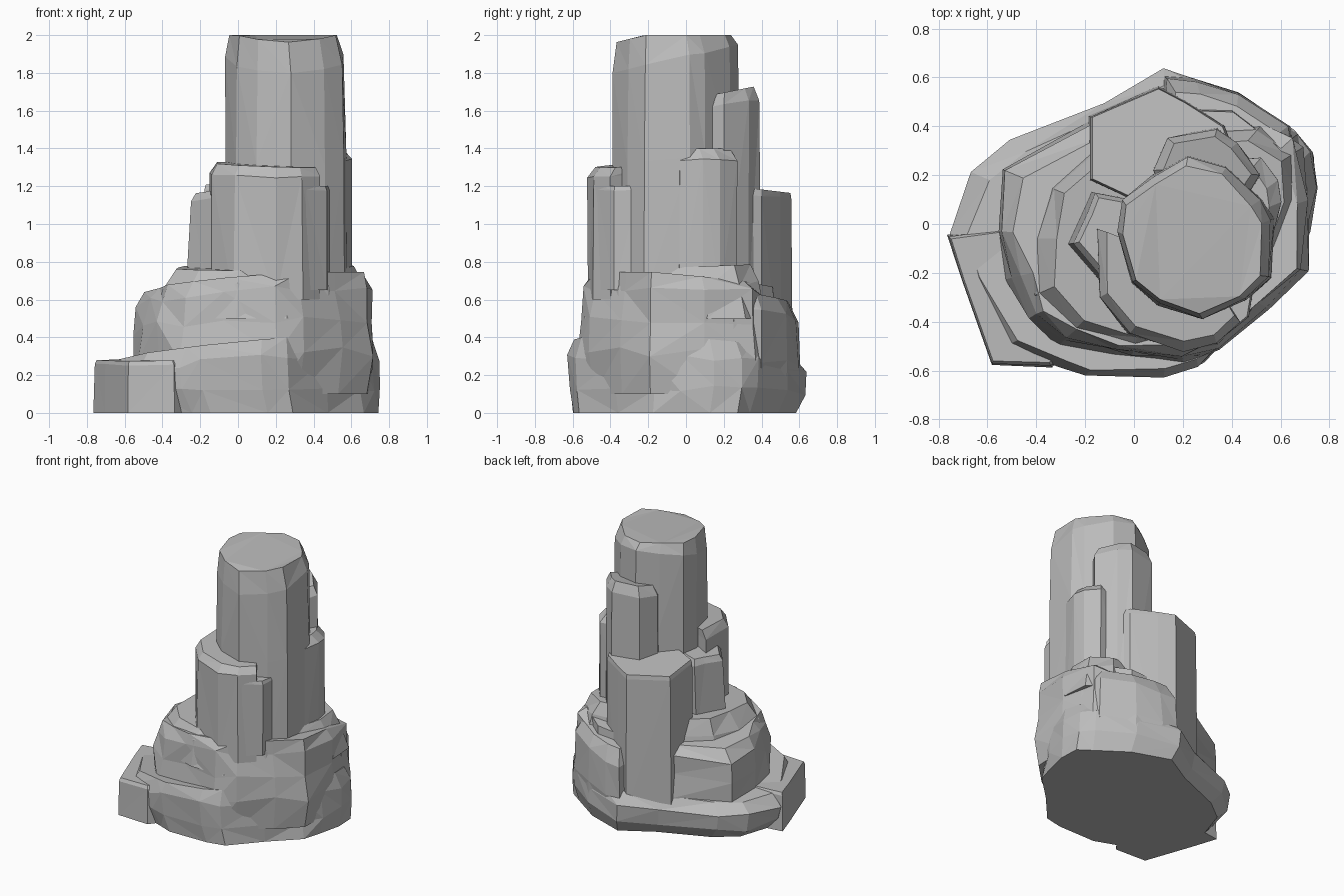
import bpy
import bmesh
import random
from mathutils import Vector

cube = bpy.data.objects.get("Cube")
if cube:
    bpy.data.objects.remove(cube, do_unlink=True)

# One stone colour
stone = bpy.data.materials.new("grey stone")
stone.use_nodes = True
grey = (0.5, 0.5, 0.5, 1)
stone.diffuse_color = grey
stone.node_tree.nodes["Principled BSDF"].inputs["Base Color"].default_value = grey


def rock(name, outline, levels, tilt=(0, 0), rough=0.01, seed=1):
    """Loft a plan outline through (height, scale, shift x, shift y) levels into a faceted rock."""
    rng = random.Random(seed)
    centre = sum((Vector(p) for p in outline), Vector((0, 0))) / len(outline)
    low, high = levels[0][0], levels[-1][0]
    bm = bmesh.new()
    rings = []
    for z, scale, dx, dy in levels:
        ring = []
        lift = (z - low) / (high - low)
        for point in outline:
            arm = (Vector(point) - centre) * scale
            arm += arm.normalized() * rng.uniform(-rough, rough)
            height = z + lift * (tilt[0] * arm.x + tilt[1] * arm.y)
            if low < z < high:
                height += rng.uniform(-rough, rough) * 1.6
            x, y = centre + arm + Vector((dx, dy))
            ring.append(bm.verts.new((x, y, max(0, min(2, height)))))
        rings.append(ring)
    count = len(outline)
    for lower, upper in zip(rings, rings[1:]):
        for i in range(count):
            j = (i + 1) % count
            a, b, c, d = lower[i], lower[j], upper[j], upper[i]
            # Alternate the diagonal for irregular facets
            if rng.random() < 0.5:
                bm.faces.new((a, b, c))
                bm.faces.new((a, c, d))
            else:
                bm.faces.new((a, b, d))
                bm.faces.new((b, c, d))
    bm.faces.new(rings[0][::-1])
    top = bm.faces.new(rings[-1])
    bmesh.ops.triangulate(bm, faces=[top])
    bmesh.ops.recalc_face_normals(bm, faces=bm.faces)
    mesh = bpy.data.meshes.new(name)
    bm.to_mesh(mesh)
    bm.free()
    mesh.materials.append(stone)
    obj = bpy.data.objects.new(name, mesh)
    bpy.context.scene.collection.objects.link(obj)
    return obj


def column(name, outline, bottom, top, chamfer=0.04, inset=0.9, shift=(0, 0), **options):
    """A nearly straight column with a chamfered top."""
    levels = [(bottom, 1.02, 0, 0), (top - chamfer, 1, 0, 0), (top, inset, *shift)]
    return rock(name, outline, levels, **options)


# Wide foot of the rock, undercut at the ground
rock("base_rock",
     [(-.75, -.04), (-.66, .21), (-.5, .34), (-.12, .49), (.12, .63), (.42, .54),
      (.65, .38), (.73, .3), (.75, .15), (.71, -.03), (.65, -.17), (.46, -.37),
      (.26, -.58), (.12, -.62), (-.2, -.62), (-.31, -.59), (-.53, -.5), (-.69, -.22)],
     [(0, .94, .04, -.01), (.11, .99, .01, 0), (.25, 1, 0, 0), (.34, .93, .01, -.01)],
     tilt=(.1, -.08), rough=.012, seed=3)

# Low slab at the front corner
column("corner_slab",
       [(-.76, -.05), (-.7, -.23), (-.58, -.57), (-.34, -.58), (-.2, -.4), (-.4, 0)],
       0, .28, chamfer=.02, inset=.96, tilt=(.02, .02), rough=.003, seed=5)

# Bulky middle tier with a steep front and a lower, set-back corner
rock("middle_tier",
     [(-.53, .22), (-.55, -.03), (-.5, -.22), (-.42, -.38), (-.29, -.48), (-.08, -.53),
      (.2, -.56), (.34, -.5), (.54, -.34), (.7, -.19), (.72, .1), (.66, .36),
      (.42, .5), (.12, .53), (-.18, .42)],
     [(.1, .99, -.01, 0), (.3, 1.02, 0, 0), (.47, .99, 0, 0), (.62, .97, 0, 0), (.69, .9, .01, 0)],
     tilt=(.08, -.09), rough=.02, seed=8)

# Upper ledge that carries the columns
rock("upper_ledge",
     [(-.32, .14), (-.37, -.06), (-.38, -.28), (-.24, -.43), (0, -.51), (.25, -.5),
      (.46, -.34), (.58, -.12), (.65, .1), (.64, .28), (.5, .38), (.1, .36), (-.16, .3)],
     [(.5, 1.1, 0, 0), (.68, 1.02, 0, 0), (.77, .9, 0, 0)],
     tilt=(0, .04), rough=.018, seed=12)

# Tall central pillar, its top falling away at the front
rock("main_pillar",
     [(-.07, -.03), (-.05, .1), (.08, .2), (.22, .28), (.38, .24), (.52, .1), (.57, .02),
      (.56, -.22), (.46, -.31), (.28, -.39), (.1, -.33), (-.01, -.24)],
     [(.6, 1, 0, 0), (1.35, 1, 0, 0), (1.88, .98, 0, 0), (2.04, .9, -.01, -.01)],
     tilt=(0, .25), rough=.006, seed=4)

# Front column and its lower shoulder
column("front_column",
       [(-.15, -.02), (-.14, -.3), (-.02, -.45), (.2, -.52), (.34, -.49), (.43, -.4), (.3, -.2)],
       .6, 1.31, chamfer=.05, inset=.91, shift=(.01, .02), tilt=(-.03, .04), rough=.006, seed=7)
column("front_shoulder",
       [(.2, -.45), (.36, -.47), (.47, -.38), (.49, -.25), (.3, -.2)],
       .65, 1.2, chamfer=.02, inset=.95, rough=.003, seed=9)

# Short side column, leaning inwards
rock("side_column",
     [(-.27, -.08), (-.21, .05), (-.18, .13), (-.02, .1), (0, -.15), (-.15, -.22)],
     [(.6, 1.04, 0, 0), (1.14, .98, .02, 0), (1.18, .88, .03, 0)],
     tilt=(.15, 0), rough=.004, seed=2)

# Spur on the opposite side, joining the back column
column("side_spur",
       [(.48, -.09), (.57, -.03), (.6, .09), (.59, .18), (.52, .27), (.3, .25), (.3, -.05)],
       .6, 1.4, chamfer=.06, inset=.88, shift=(-.03, -.02), rough=.006, seed=6)

# Tall and wide columns at the back
column("back_tall_column",
       [(.08, .22), (.14, .35), (.34, .39), (.42, .33), (.52, .2), (.4, .02), (.15, .05)],
       .6, 1.7, chamfer=.07, inset=.84, shift=(0, 0), tilt=(0, .2), rough=.006, seed=11)
column("back_wide_column",
       [(-.18, .18), (-.18, .44), (.1, .56), (.21, .5), (.37, .4), (.43, .25), (.1, .05)],
       .15, 1.19, chamfer=.03, inset=.96, tilt=(0, -.12), rough=.004, seed=13)

# Bulging buttress below the back columns
rock("back_buttress",
     [(.1, .3), (.13, .6), (.25, .59), (.43, .54), (.64, .4), (.68, .25), (.5, .15)],
     [(.1, .93, 0, -.01), (.27, 1.01, 0, 0), (.52, .97, 0, 0), (.62, .84, 0, -.03)],
     tilt=(.05, -.12), rough=.01, seed=14)
